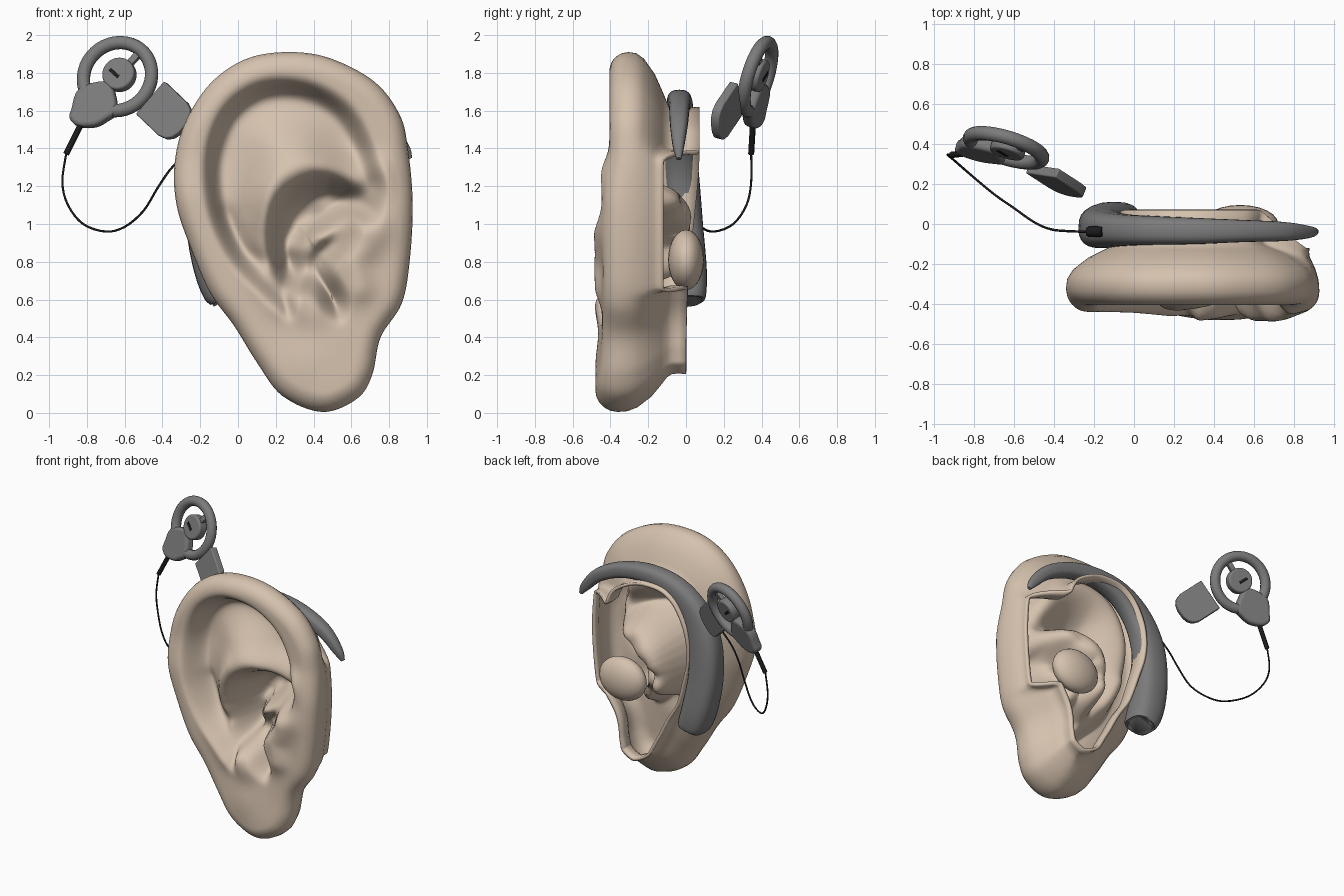
import bpy, bmesh, math
from mathutils import Vector, Matrix

if "Cube" in bpy.data.objects:
    bpy.data.objects.remove(bpy.data.objects["Cube"])


def material(name, col):
    m = bpy.data.materials.new(name)
    m.diffuse_color = (*col, 1)
    m.use_nodes = True
    m.node_tree.nodes["Principled BSDF"].inputs["Base Color"].default_value = m.diffuse_color
    return m


SKIN = material("skin", (0.67, 0.54, 0.425))
GREY = material("device grey", (0.2, 0.2, 0.2))
BLACK = material("cable black", (0.012, 0.012, 0.012))


def finish(name, bm, mat, matrix=None, angle=40, bevel=0):
    bmesh.ops.recalc_face_normals(bm, faces=bm.faces)
    me = bpy.data.meshes.new(name)
    bm.to_mesh(me)
    bm.free()
    ob = bpy.data.objects.new(name, me)
    bpy.context.collection.objects.link(ob)
    me.materials.append(mat)
    if matrix:
        ob.matrix_world = matrix
    if bevel:
        b = ob.modifiers.new("bevel", 'BEVEL')
        b.width, b.segments = bevel, 3
    bpy.ops.object.select_all(action='DESELECT')
    ob.select_set(True)
    bpy.context.view_layer.objects.active = ob
    bpy.ops.object.shade_smooth_by_angle(angle=math.radians(angle))
    return ob


def spline(pts, n, closed=False):
    """Catmull-Rom through points of any dimension."""
    out, m = [], len(pts)
    for i in range(m if closed else m - 1):
        q = [pts[(i + k) % m if closed else min(max(i + k, 0), m - 1)] for k in (-1, 0, 1, 2)]
        for j in range(n):
            t = j / n
            out.append(tuple(0.5 * (2*b + (c - a)*t + (2*a - 5*b + 4*c - d)*t*t + (3*b - a - 3*c + d)*t**3)
                             for a, b, c, d in zip(*q)))
    return out if closed else out + [tuple(pts[-1])]


def smooth(a, b, v):
    t = min(max((v - a) / (b - a), 0), 1)
    return t * t * (3 - 2 * t)


def dist(x, z, line, closed=False):
    """Distance to a line; for closed lines positive inside, negative outside."""
    best, inside, n = 9, False, len(line)
    for i in range(n if closed else n - 1):
        ax, az = line[i]
        bx, bz = line[(i + 1) % n]
        dx, dz = bx - ax, bz - az
        t = min(max(((x - ax)*dx + (z - az)*dz) / (dx*dx + dz*dz + 1e-12), 0), 1)
        best = min(best, (ax + t*dx - x)**2 + (az + t*dz - z)**2)
        if closed and (az > z) != (bz > z) and x < ax + (z - az) * dx / dz:
            inside = not inside
    r = math.sqrt(best)
    return -r if closed and not inside else r


# --- Ear: relief over the outline, with a rolled rim and an open back ---
outline = spline([(.25, 1.91), (.48, 1.88), (.72, 1.755), (.855, 1.58), (.9, 1.395), (.925, 1.1), (.907, .786),
                  (.865, .575), (.755, .4), (.71, .2), (.63, .075), (.447, .005), (.235, .09), (.1, .267),
                  (-.02, .46), (-.15, .64), (-.257, .89), (-.325, 1.1), (-.336, 1.315), (-.283, 1.53),
                  (-.15, 1.74), (.034, 1.87)], 8, True)
helix = spline([(.76, 1.14), (.72, 1.34), (.59, 1.6), (.38, 1.73), (.14, 1.74), (-.045, 1.63), (-.14, 1.45),
                (-.165, 1.235), (-.12, 1.0), (0, .78), (.25, .53), (.3, .6), (.4, .95)], 3, True)
concha = spline([(.74, 1.1), (.48, 1.23), (.28, 1.16), (.19, 1.0), (.19, .79), (.27, .67), (.4, .65), (.47, .56),
                 (.53, .52), (.56, .6), (.49, .75), (.56, .86), (.65, .99)], 3, True)
ridges = [  # path, width, forward height
    (spline([(.72, 1.25), (.48, 1.31), (.24, 1.23), (.12, 1.0), (.14, .78), (.24, .62)], 3), .09, .07),
    ([(.32, .88), (.47, .94), (.62, 1.02)], .06, .12),
    ([(.47, 1.1), (.6, 1.12)], .08, .07),
    ([(.74, .98), (.61, .8), (.64, .66)], .08, .045),
    ([(.36, .54), (.4, .54)], .09, .03),
    ([(.12, .8), (.03, .86), (-.06, 1.05)], .04, -.03),
    ([(.4, .25), (.47, .15)], .2, .04),
]
C = Vector((.36, .95))


def relief(x, z, d):
    y = -.405 - .035 * smooth(1.4, 1.1, z)
    w = .1
    if d < w:
        y += w - math.sqrt(max(w*w - (w - d)**2, 0))
    h = dist(x, z, helix, True)
    y += .19 * smooth(-.03, .08, h) * (1 - .8 * smooth(.08, .4, h))
    y += .27 * smooth(-.04, .09, dist(x, z, concha, True))
    for line, width, amp in ridges:
        r = dist(x, z, line) / width
        if r < 3:
            y -= amp * math.exp(-r * r)
    return y


bm = bmesh.new()
N, RINGS = len(outline), 54
center = bm.verts.new((C.x, relief(C.x, C.y, 1), C.y))
rings = []
for k in range(1, RINGS + 1):
    t = 1 - (1 - k / RINGS) ** 1.25
    row = []
    for o in outline:
        p = C + (Vector(o) - C) * t
        d = abs(dist(p.x, p.y, outline, True)) if t > .5 and k < RINGS else (0 if k == RINGS else 1)
        row.append(bm.verts.new((p.x, relief(p.x, p.y, d), p.y)))
    rings.append(row)
rim = rings[-1]
profile = [(.02, .2), (.12, .4), (.4, .68), (.7, .87), (.92, 1), (1, 1.25), (1.02, 1.6), (1, 2)]
for fi, fy in profile:
    row = []
    for i, v in enumerate(rim):
        p = Vector(outline[i])
        tan = Vector(outline[(i + 3) % N]) - Vector(outline[i - 3])
        inward = (Vector((tan.y, -tan.x)).normalized() + (C - p).normalized()).normalized()
        a = math.degrees(math.atan2(p.y - C.y, p.x - C.x))
        right = smooth(-42, -31, a) * smooth(52, 36, a)
        up = smooth(.2, 1.6, p.y)
        inset = (.2 + .09 * up) * (1 - right) + .05 * right
        mid = -.1 * (1 - right) - .17 * right
        end = (.07 * up) * (1 - right) - .12 * right
        y = v.co.y + (mid - v.co.y) * fy if fy <= 1 else mid + (end - mid) * (fy - 1)
        q = p + inward * inset * fi
        row.append(bm.verts.new((q.x, y, q.y)))
    rings.append(row)
for i in range(N):
    bm.faces.new((center, rings[0][i], rings[0][(i + 1) % N]))
    for a, b in zip(rings, rings[1:]):
        bm.faces.new((a[i], b[i], b[(i + 1) % N], a[(i + 1) % N]))
for _ in range(7):  # soften the folds
    bmesh.ops.smooth_vert(bm, verts=[center] + [v for r in rings[:RINGS - 10] for v in r], factor=.5, use_axis_y=True)
ear = finish("outer_ear", bm, SKIN, angle=70)
if ear.data.polygons[0].normal.y > 0:
    ear.data.flip_normals()
sol = ear.modifiers.new("thickness", 'SOLIDIFY')
sol.thickness, sol.offset = .022, -1

# Bulge of the bowl and ear canal behind the ear
bm = bmesh.new()
bmesh.ops.create_uvsphere(bm, u_segments=24, v_segments=14, radius=1,
                          matrix=Matrix.Translation((.53, 0, .81)) @ Matrix.Diagonal((.19, .095, .16, 1)))
finish("ear_canal", bm, SKIN)

# --- Processor with tapering ear hook: loft of (x, z, half width, y front, y back) ---
stations = spline([(-.062, .6, .075, -.09, .08), (-.068, .615, .105, -.115, .105), (-.115, .76, .117, -.12, .11),
                   (-.157, 1, .118, -.12, .09), (-.145, 1.25, .115, -.12, .07), (-.06, 1.45, .105, -.11, .05),
                   (.1, 1.59, .085, -.105, .04), (.32, 1.645, .066, -.1, .03), (.55, 1.62, .055, -.09, .02),
                   (.75, 1.53, .048, -.085, .01), (.87, 1.41, .035, -.07, -.01), (.91, 1.345, .013, -.05, -.025)], 4)
bm = bmesh.new()
loft = []
for i, (x, z, hw, y0, y1) in enumerate(stations):
    a, b = stations[max(i - 1, 0)], stations[min(i + 1, len(stations) - 1)]
    nrm = Vector((b[1] - a[1], a[0] - b[0])).normalized()
    if i < 10:  # keep the lower end nearly level
        nrm = nrm.lerp(Vector((1, 0)), .6 * (1 - i / 10)).normalized()
    row = []
    for k in range(24):
        c, s = math.cos(k * math.tau / 24), math.sin(k * math.tau / 24)
        u = math.copysign(abs(c) ** .75, c) * hw
        w = math.copysign(abs(s) ** .75, s) * (y1 - y0) / 2
        row.append(bm.verts.new((x + nrm.x * u, (y0 + y1) / 2 + w, z + nrm.y * u)))
    loft.append(row)
for a, b in zip(loft, loft[1:]):
    for k in range(24):
        bm.faces.new((a[k], a[(k + 1) % 24], b[(k + 1) % 24], b[k]))
bm.faces.new(loft[0])
bm.faces.new(loft[-1])
finish("sound_processor", bm, GREY, angle=50)


# --- Cable and its two plugs ---
def tube(name, pts, radius, mat):
    cu = bpy.data.curves.new(name, 'CURVE')
    cu.dimensions, cu.bevel_depth, cu.bevel_resolution, cu.use_fill_caps = '3D', radius, 2, True
    sp = cu.splines.new('POLY')
    sp.points.add(len(pts) - 1)
    for p, co in zip(sp.points, pts):
        p.co = (*co, 1)
    cu.materials.append(mat)
    bpy.context.collection.objects.link(bpy.data.objects.new(name, cu))


tube("cable", spline([(-.2, -.04, 1.44), (-.34, -.035, 1.31), (-.42, -.025, 1.2), (-.5, .01, 1.07), (-.6, .08, .985),
                      (-.7, .15, .96), (-.82, .25, 1.0), (-.9, .32, 1.1), (-.93, .345, 1.22), (-.91, .345, 1.37)], 4),
     .006, BLACK)
tube("coil_plug", [(-.91, .345, 1.37), (-.825, .355, 1.54)], .016, BLACK)
tube("processor_plug", [(-.225, -.038, 1.42), (-.15, -.038, 1.48)], .028, BLACK)


# --- Transmitter coil and implant plate, tilted to follow the head ---
def frame(origin, sx, sz):
    """Local x is right, y is up, z is the front normal of the plane y = sx*x + sz*z."""
    e3 = Vector((sx, -1, sz)).normalized()
    e1 = Vector((1, sx, 0)).normalized()
    e2 = e3.cross(e1)
    m = Matrix((e1, e2, e3)).transposed().to_4x4()
    m.translation = origin
    return m


def plate(name, pts, depth, mat, matrix, bevel=0):
    bm = bmesh.new()
    f = bm.faces.new([bm.verts.new((x, y, -depth / 2)) for x, y in pts])
    top = bmesh.ops.extrude_face_region(bm, geom=[f])["geom"]
    bmesh.ops.translate(bm, verts=[v for v in top if isinstance(v, bmesh.types.BMVert)], vec=(0, 0, depth))
    return finish(name, bm, mat, matrix, 45, bevel)


def rect(cx, cy, length, width, deg):
    u = Vector((math.cos(math.radians(deg)), math.sin(math.radians(deg))))
    v = Vector((-u.y, u.x))
    return [Vector((cx, cy)) + u * length * a / 2 + v * width * b / 2 for a, b in ((-1, -1), (1, -1), (1, 1), (-1, 1))]


def circle(cx, cy, r, n=32):
    return [(cx + r * math.cos(k * math.tau / n), cy + r * math.sin(k * math.tau / n)) for k in range(n)]


coil = frame((-.638, .38, 1.78), -.3, .3)
bpy.ops.mesh.primitive_torus_add(major_radius=.188, minor_radius=.036, major_segments=40, minor_segments=12)
ring = bpy.context.object
ring.name = "coil_ring"
ring.data.materials.append(GREY)
ring.matrix_world = coil
bpy.ops.object.shade_smooth_by_angle(angle=math.radians(60))
plate("coil_magnet", circle(.01, .01, .088), .07, GREY, coil, .012)
plate("coil_spoke", rect(.085, .1, .16, .035, 50), .03, GREY, coil)
plate("magnet_slot", rect(-.01, .01, .065, .02, -40), .078, BLACK, coil)
plate("coil_connector", spline([(-.235, -.185), (-.2, -.07), (-.05, -.03), (0, -.11), (.01, -.2), (-.035, -.24),
                                (-.1, -.275), (-.19, -.275), (-.24, -.235)], 4, True), .07, GREY, coil, .02)

implant = frame((-.38, .215, 1.59), -.42, .24)
u, v = Vector((.77, -.64)), Vector((.64, .77))
shape = [u * a + v * b for a, b in [(-.12, .115), (.06, .115), (.105, .1), (.13, .07), (.142, .03), (.142, -.03),
                                    (.13, -.07), (.105, -.1), (.06, -.115), (-.12, -.115)]]
plate("implant_plate", shape, .05, GREY, implant, .008)
